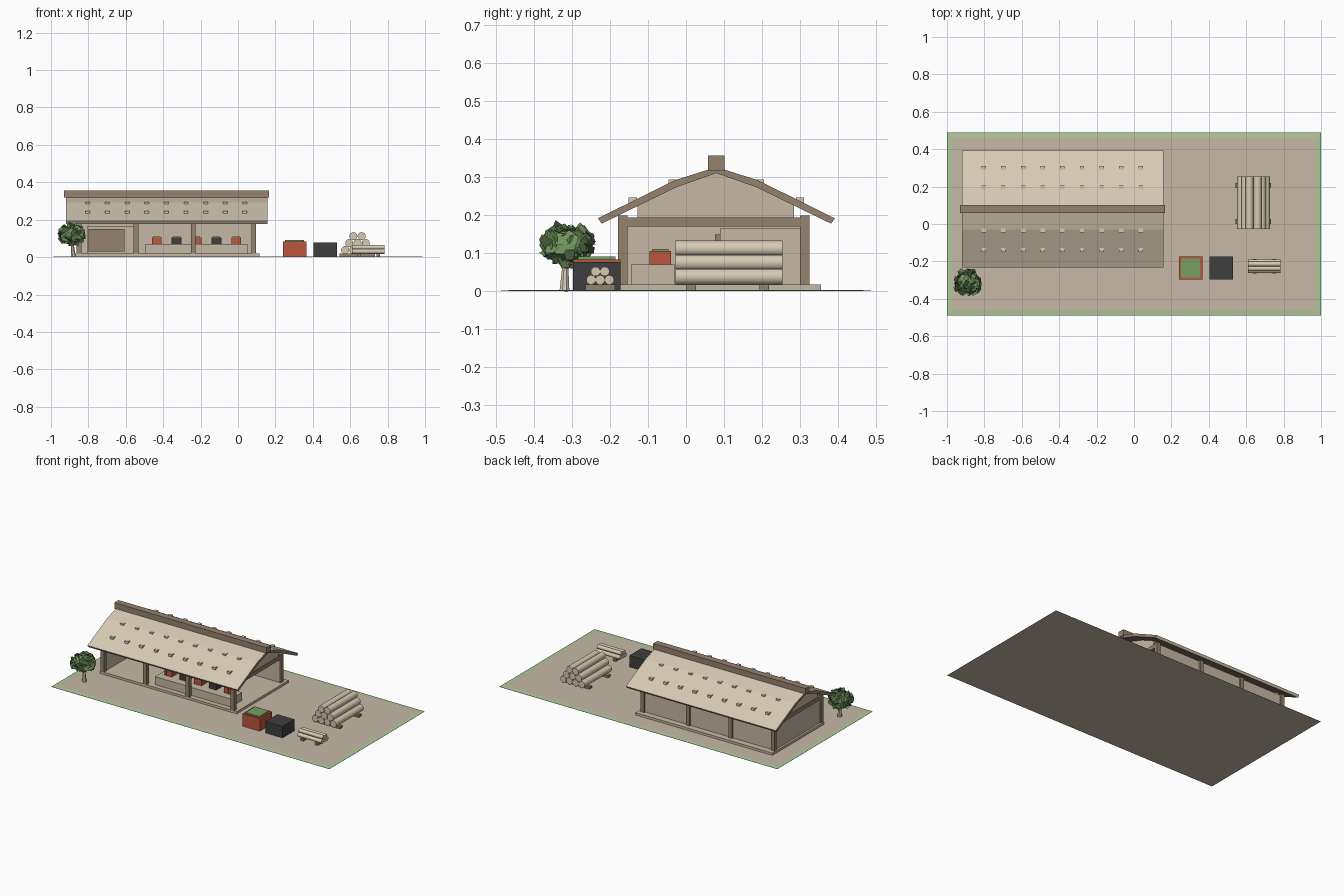
import bpy, bmesh, math, random
from mathutils import Vector, Matrix

random.seed(4)
if "Cube" in bpy.data.objects:
    bpy.data.objects.remove(bpy.data.objects["Cube"])


def material(name, *rgb):
    lin = [(c / 255 / 12.92) if c < 11 else ((c / 255 + 0.055) / 1.055) ** 2.4 for c in rgb]
    m = bpy.data.materials.new(name)
    m.use_nodes = True
    m.diffuse_color = (*lin, 1)
    m.node_tree.nodes["Principled BSDF"].inputs["Base Color"].default_value = (*lin, 1)
    return m


GRASS = material("pale grass", 176, 200, 155)
SAND = material("sand", 198, 185, 167)
CREAM = material("cream", 214, 202, 180)
WALL = material("wall beige", 198, 185, 164)
WOOD = material("brown wood", 150, 130, 110)
RED = material("brick red", 188, 86, 62)
BLACK = material("charcoal", 64, 62, 63)
GREEN = material("produce green", 122, 160, 98)
LEAF = material("leaf green", 112, 148, 92)
DARK_LEAF = material("dark leaf green", 78, 106, 66)


def finish(name, bm, *mats):
    me = bpy.data.meshes.new(name)
    bmesh.ops.recalc_face_normals(bm, faces=bm.faces)
    bm.to_mesh(me)
    bm.free()
    ob = bpy.data.objects.new(name, me)
    bpy.context.scene.collection.objects.link(ob)
    for m in mats:
        me.materials.append(m)
    return ob


def add_box(bm, x0, x1, y0, y1, z0, z1):
    mid = Matrix.Translation(((x0 + x1) / 2, (y0 + y1) / 2, (z0 + z1) / 2))
    bmesh.ops.create_cube(bm, size=1, matrix=mid @ Matrix.Diagonal((x1 - x0, y1 - y0, z1 - z0, 1)))


def box(name, mat, *bounds):
    bm = bmesh.new()
    add_box(bm, *bounds)
    return finish(name, bm, mat)


def extrude_x(name, outline, x0, x1, *mats):
    """Solid made from a (y, z) outline swept along x."""
    bm = bmesh.new()
    face = bm.faces.new([bm.verts.new((x0, y, z)) for y, z in outline])
    new = bmesh.ops.extrude_face_region(bm, geom=[face])["geom"]
    bmesh.ops.translate(bm, vec=(x1 - x0, 0, 0), verts=[v for v in new if isinstance(v, bmesh.types.BMVert)])
    return finish(name, bm, *mats)


def tube(bm, a, b, r0, r1, sides=16):
    a, b = Vector(a), Vector(b)
    turn = (b - a).to_track_quat('Z', 'Y').to_matrix().to_4x4()
    bmesh.ops.create_cone(bm, cap_ends=True, segments=sides, radius1=r0, radius2=r1,
                          depth=(b - a).length, matrix=Matrix.Translation((a + b) / 2) @ turn)


def smooth(ob):
    bpy.ops.object.select_all(action='DESELECT')
    ob.select_set(True)
    bpy.context.view_layer.objects.active = ob
    bpy.ops.object.shade_smooth_by_angle(angle=math.radians(40))


# Ground: sandy yard with a grass border
bm = bmesh.new()
add_box(bm, -1, 1, -0.49, 0.49, 0, 0.001)
bm.faces.ensure_lookup_table()
bmesh.ops.recalc_face_normals(bm, faces=bm.faces)
top = max(bm.faces, key=lambda f: f.calc_center_median().z)
bottom = min(bm.faces, key=lambda f: f.calc_center_median().z)
bmesh.ops.inset_region(bm, faces=[top], thickness=0.04)
bmesh.ops.translate(bm, vec=(0, 0, 0.002), verts=top.verts)
top.material_index = bottom.material_index = 1
finish("ground", bm, GRASS, SAND)

# Floor and posts
box("floor_slab", WALL, -0.87, 0.115, -0.177, 0.355, 0.001, 0.018)
bm = bmesh.new()
for x in (-0.85, -0.545, -0.24, 0.085):
    for y in (-0.166, 0.313):
        add_box(bm, x - 0.0125, x + 0.0125, y - 0.0125, y + 0.0125, 0.018, 0.2)
finish("posts", bm, WOOD)

# Walls, tie beams and gables
box("back_wall", WALL, -0.85, 0.085, 0.3, 0.315, 0.018, 0.195)
box("left_wall", WALL, -0.857, -0.843, -0.155, 0.302, 0.018, 0.18)
RIDGE = 0.08
for side, x in (("right", -0.85), ("left", 0.085)):
    box(side + "_tie_beam", WOOD, x - 0.012, x + 0.012, -0.155, 0.302, 0.17, 0.194)
    extrude_x(side + "_gable", [(-0.128, 0.19), (-0.128, 0.225), (-0.03, 0.274), (RIDGE, 0.313),
                                (0.19, 0.274), (0.285, 0.226), (0.285, 0.19)], x - 0.007, x + 0.007, WALL)

# Roof: bent slab with cream tiles and wooden ends and underside
half = [(0.312, 0.192), (0.11, 0.292), (0, 0.327)]
under = [(0, 0.311), (0.105, 0.274), (0.302, 0.178)]
left_half = [(RIDGE - d, z) for d, z in half]
right_half = [(RIDGE + d, z) for d, z in reversed(half[:-1])]
below = [(RIDGE + d, z) for d, z in reversed(under)] + [(RIDGE - d, z) for d, z in under[1:]]
roof = extrude_x("roof", left_half + right_half + below, -0.92, 0.158, CREAM, WOOD)
for p in roof.data.polygons:
    is_top = p.normal.z > 0.3
    is_eave = abs(p.normal.y) > 0.6
    p.material_index = 0 if is_top or is_eave else 1
box("ridge_beam", WOOD, -0.93, 0.165, 0.058, 0.101, 0.318, 0.357)

# Roof vents in four rows
bm = bmesh.new()
for d, z in ((0.115, 0.283), (0.22, 0.236)):
    for sign in (-1, 1):
        y = RIDGE + sign * d
        for i in range(9):
            x = -0.803 + i * 0.105
            add_box(bm, x - 0.012, x + 0.012, y - 0.011, y + 0.011, z - 0.008, z + 0.011)
finish("roof_vents", bm, CREAM)

# Store room with door, and counter
box("store_room", WALL, -0.805, -0.555, 0.09, 0.3, 0.018, 0.165)
box("store_door", WOOD, -0.80, -0.607, 0.077, 0.09, 0.03, 0.15)
box("counter", WALL, -0.495, 0.05, -0.145, -0.03, 0.018, 0.07)

# Small slatted crates on the counter
for i in range(5):
    x, y = -0.435 + i * 0.1065, -0.068
    colour = BLACK if i % 2 else RED
    bm = bmesh.new()
    add_box(bm, x - 0.023, x + 0.023, y - 0.025, y + 0.025, 0.07, 0.103)
    for k in (-1, 0, 1):
        add_box(bm, x + k * 0.02 - 0.006, x + k * 0.02 + 0.006, y - 0.028, y + 0.028, 0.071, 0.106)
        add_box(bm, x - 0.026, x + 0.026, y + k * 0.021 - 0.006, y + k * 0.021 + 0.006, 0.071, 0.106)
    finish(f"counter_crate_{i + 1}", bm, colour)
    box(f"counter_produce_{i + 1}", GREEN, x - 0.02, x + 0.02, y - 0.022, y + 0.022, 0.1, 0.111)

# Large crates in the yard
box("red_crate", RED, 0.24, 0.365, -0.297, -0.173, 0.001, 0.084)
box("red_crate_produce", GREEN, 0.252, 0.353, -0.285, -0.185, 0.08, 0.091)
box("black_crate", BLACK, 0.405, 0.528, -0.297, -0.173, 0.001, 0.077)

# Large log pile: logs run front to back on two bearers
bm = bmesh.new()
for row in range(3):
    for i in range(4 - row):
        x, z = 0.573 + row * 0.022 + i * 0.044, 0.038 + row * 0.037
        tube(bm, (x, -0.028, z), (x, 0.254, z), 0.0215, 0.0215)
smooth(finish("large_logs", bm, CREAM))
for name, y in (("front", 0.013), ("back", 0.206)):
    box(f"large_pile_{name}_bearer", WOOD, 0.542, 0.733, y - 0.013, y + 0.013, 0.001, 0.018)

# Small log pile: logs run side to side
bm = bmesh.new()
for row in range(2):
    for i in range(3 - row):
        y, z = -0.25 + row * 0.012 + i * 0.024, 0.03 + row * 0.022
        tube(bm, (0.61, y, z), (0.783, y, z), 0.0125, 0.0125)
smooth(finish("small_logs", bm, CREAM))
for name, x in (("right", 0.645), ("left", 0.75)):
    box(f"small_pile_{name}_bearer", WOOD, x - 0.01, x + 0.01, -0.265, -0.187, 0.001, 0.018)

# Tree: forked trunk
bm = bmesh.new()
fork = Vector((-0.885, -0.318, 0.06))
tube(bm, (-0.88, -0.32, 0.001), fork, 0.014, 0.009, 8)
for dx, dy in ((0.035, 0.02), (-0.035, 0.01), (0, -0.035), (0.005, 0.04)):
    tube(bm, fork, fork + Vector((dx, dy, 0.055)), 0.008, 0.004, 8)
smooth(finish("tree_trunk", bm, CREAM))

# Tree crown: tilted leaf plates around a faceted core
bm = bmesh.new()
centre = Vector((-0.89, -0.315, 0.123))
bmesh.ops.create_icosphere(bm, subdivisions=2, radius=0.055,
                           matrix=Matrix.Translation(centre) @ Matrix.Diagonal((1, 1, 0.7, 1)))
for i in range(110):
    out = Vector([random.gauss(0, 1) for _ in range(3)]).normalized()
    spot = centre + Vector((out.x * 0.068, out.y * 0.062, out.z * 0.046))
    tilt = (out + Vector([random.uniform(-0.8, 0.8) for _ in range(3)])).to_track_quat('Z', 'Y')
    bmesh.ops.create_circle(bm, cap_ends=True, segments=5, radius=random.uniform(0.015, 0.026),
                            matrix=Matrix.Translation(spot) @ tilt.to_matrix().to_4x4())
for n, f in enumerate(bm.faces):
    f.material_index = 1 if n % 3 == 0 else 0
finish("tree_crown", bm, LEAF, DARK_LEAF)
